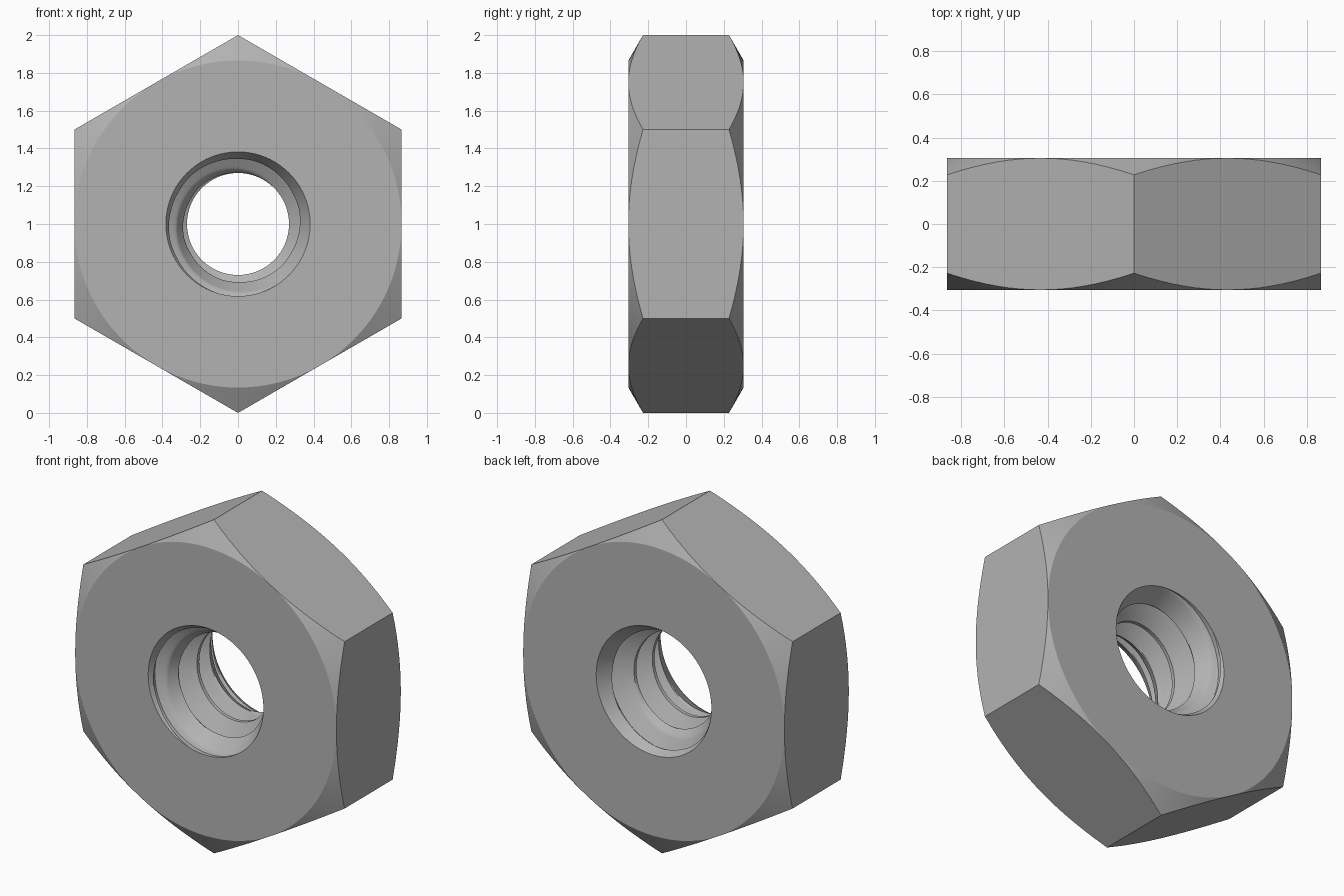
import bpy, bmesh, math

if "Cube" in bpy.data.objects:
    bpy.data.objects.remove(bpy.data.objects["Cube"])

APOTHEM = 0.866            # half width across flats
HALF = 0.305               # half thickness
R_MINOR, R_MAJOR = 0.27, 0.382
PITCH = 0.173
COLS = 96                  # steps around the axis
ROWS = 24                  # steps per thread pitch
TAN30 = math.tan(math.radians(30))


def hex_radius(a):
    """Distance from the axis to the hexagon side at angle a."""
    sector = math.pi / 3
    return APOTHEM / math.cos((a + sector / 2) % sector - sector / 2)


def thread_radius(u):
    """Thread profile: crest flat, flank, root flat, flank."""
    u %= 1.0
    if u < 0.125:
        t = 0
    elif u < 0.5:
        t = (u - 0.125) / 0.375
    elif u < 0.625:
        t = 1
    else:
        t = (1 - u) / 0.375
    return R_MINOR + (R_MAJOR - R_MINOR) * t


def point(bm, a, r, y):
    return bm.verts.new((r * math.cos(a), y, r * math.sin(a) + 1.0))


def skin(bm, columns):
    for c0, c1 in zip(columns, columns[1:]):
        for j in range(len(c0) - 1):
            bm.faces.new((c0[j], c1[j], c1[j + 1], c0[j + 1]))


bm = bmesh.new()
body, bore = [], []
for i in range(COLS + 1):
    a = 2 * math.pi * i / COLS
    # Hexagon with conical corner chamfers on both faces
    h = hex_radius(a)
    edge = HALF - (h - APOTHEM) * TAN30
    body.append([point(bm, a, r, y) for r, y in (
        (R_MAJOR, -HALF), (APOTHEM, -HALF), (h, -edge),
        (h, edge), (APOTHEM, HALF), (R_MAJOR, HALF))])
    # Threaded bore, rows follow the helix; countersunk at both ends
    crest = -0.132 - (a - math.pi / 2) * PITCH / (2 * math.pi)
    column = []
    for j in range(-3 * ROWS, 5 * ROWS + 1):
        y = max(-HALF, min(HALF, crest + PITCH * j / ROWS))
        sink = R_MAJOR - (HALF - abs(y)) * TAN30
        r = max(sink, thread_radius((y - crest) / PITCH + 1e-9))
        column.append(point(bm, a, r, y))
    bore.append(column[::-1])
skin(bm, body)
skin(bm, bore)
bmesh.ops.remove_doubles(bm, verts=bm.verts, dist=0.0003)
bmesh.ops.recalc_face_normals(bm, faces=bm.faces)

mesh = bpy.data.meshes.new("hex_nut")
bm.to_mesh(mesh)
bm.free()
nut = bpy.data.objects.new("hex_nut", mesh)
bpy.context.collection.objects.link(nut)

steel = bpy.data.materials.new("grey steel")
steel.diffuse_color = (0.45, 0.45, 0.45, 1)
steel.use_nodes = True
steel.node_tree.nodes["Principled BSDF"].inputs["Base Color"].default_value = steel.diffuse_color
mesh.materials.append(steel)

bpy.context.view_layer.objects.active = nut
nut.select_set(True)
bpy.ops.object.shade_smooth_by_angle(angle=math.radians(29))
